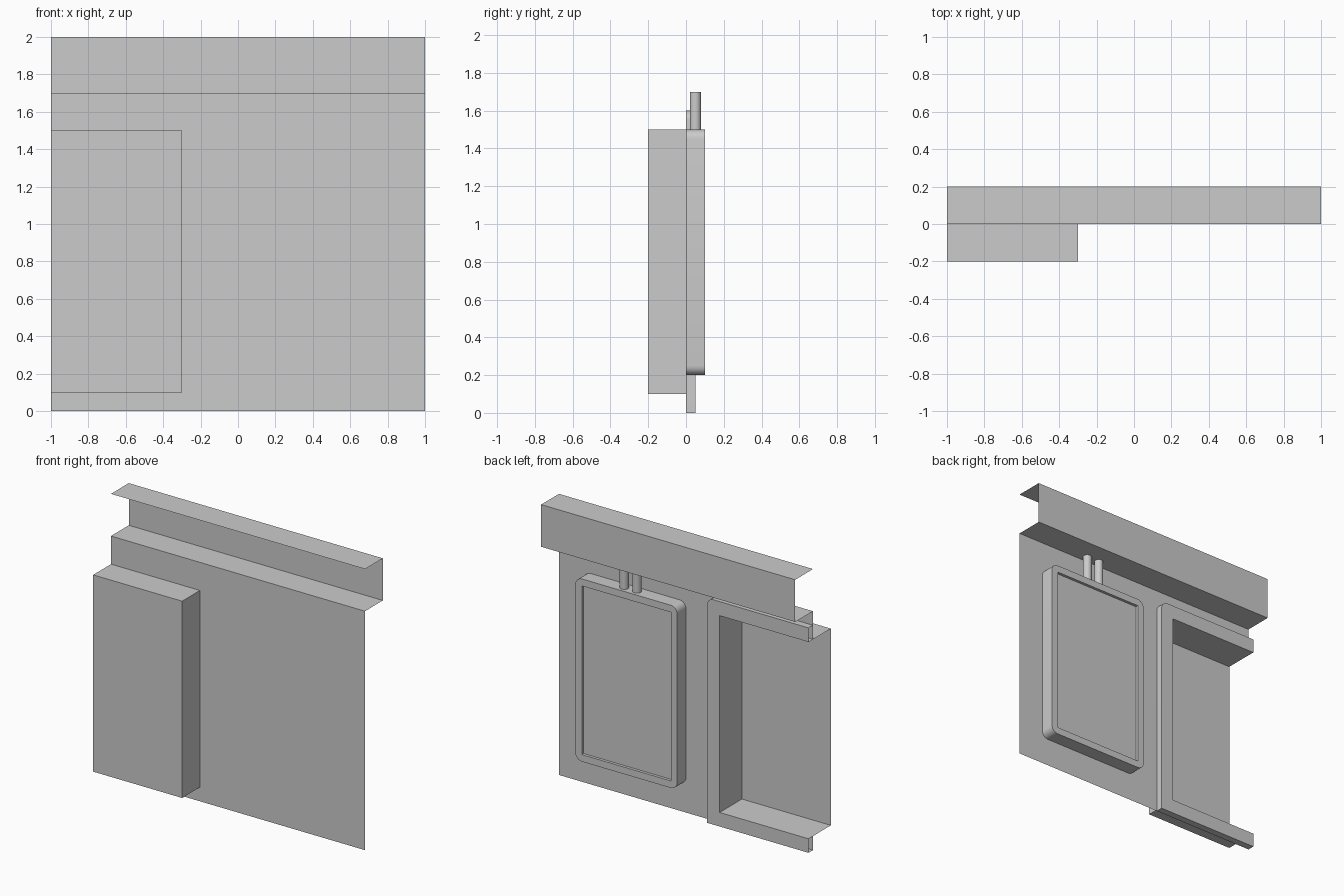
import bpy, bmesh
from math import sin, cos, pi

if "Cube" in bpy.data.objects:
    bpy.data.objects.remove(bpy.data.objects["Cube"])


def make(name, bm):
    bmesh.ops.remove_doubles(bm, verts=bm.verts, dist=1e-5)
    bm.normal_update()
    me = bpy.data.meshes.new(name)
    bm.to_mesh(me)
    bm.free()
    ob = bpy.data.objects.new(name, me)
    bpy.context.collection.objects.link(ob)
    return ob


def smooth(ob):
    bpy.ops.object.select_all(action='DESELECT')
    ob.select_set(True)
    bpy.context.view_layer.objects.active = ob
    bpy.ops.object.shade_smooth_by_angle(angle=0.6)


def face(bm, pts):
    return bm.faces.new([bm.verts.new(p) for p in pts])


def arc(cx, cz, r, start, n=6):
    """Quarter circle in XZ, counter-clockwise from start."""
    return [(cx + r * cos(start + pi / 2 * i / n), cz + r * sin(start + pi / 2 * i / n))
            for i in range(n + 1)]


def plate(bm, outline, y, open_edge=None):
    """Back-facing plate standing off the wall (y = 0), with side walls."""
    f = face(bm, [(x, y, z) for x, z in reversed(outline)])
    for (x0, z0), (x1, z1) in zip(outline, outline[1:] + outline[:1]):
        if open_edge is not None and x0 == x1 == open_edge:
            continue
        face(bm, [(x0, y, z0), (x1, y, z1), (x1, 0, z1), (x0, 0, z0)][::-1])
    return f


L, N, BOT, TOP = -1, -0.3, 0.1, 1.5   # niche: open left end, right side, bottom, top

# wall sheet with the niche opening left out
bm = bmesh.new()
for x0, x1, z0, z1 in ((L, N, 0, BOT), (L, N, TOP, 1.7), (N, 1, 0, BOT),
                       (N, 1, BOT, TOP), (N, 1, TOP, 1.7)):
    face(bm, [(x0, 0, z0), (x1, 0, z0), (x1, 0, z1), (x0, 0, z1)])
bmesh.ops.remove_doubles(bm, verts=bm.verts, dist=1e-5)
bmesh.ops.dissolve_limit(bm, angle_limit=0.01, verts=bm.verts, edges=bm.edges)
make("wall_sheet", bm)

# stepped top: ledge, set-back strip and overhanging lip
bm = bmesh.new()
prof = [(0, 1.7), (0.2, 1.7), (0.2, 2), (0, 2)]
for (y0, z0), (y1, z1) in zip(prof, prof[1:]):
    face(bm, [(-1, y0, z0), (1, y0, z0), (1, y1, z1), (-1, y1, z1)])
make("ceiling_step", bm)

# niche box pushed out of the front, open at the back and left end
bm = bmesh.new()
d = -0.2
face(bm, [(L, d, BOT), (N, d, BOT), (N, d, TOP), (L, d, TOP)])
face(bm, [(L, d, TOP), (N, d, TOP), (N, 0, TOP), (L, 0, TOP)])
face(bm, [(L, 0, BOT), (N, 0, BOT), (N, d, BOT), (L, d, BOT)])
face(bm, [(N, d, BOT), (N, 0, BOT), (N, 0, TOP), (N, d, TOP)])
make("niche_box", bm)

# C-shaped trim around the niche on the back
bm = bmesh.new()
trim = [(L, 0), (-0.2, 0)] + arc(-0.25, 1.55, 0.05, 0) + \
       [(L, 1.6), (L, TOP), (N, TOP), (N, BOT), (L, BOT)]
plate(bm, trim, 0.05, open_edge=L)
smooth(make("niche_trim", bm))

# rounded panel with a recessed rectangular screen
bm = bmesh.new()
r = 0.05
quads = [(0.75, 1.45, 0), (0.05, 1.45, 1), (0.05, 0.25, 2), (0.75, 0.25, 3)]
corners = [arc(x, z, r, q * pi / 2) for x, z, q in quads]
y, rec = 0.1, 0.08
outline = sum(corners, [])
bm.faces.remove(plate(bm, outline, y))
for i in range(4):
    (ax, az, _), (bx, bz, _) = quads[i], quads[(i + 1) % 4]
    # corner fan, straight rim and recess wall
    face(bm, [(ax, y, az)] + [(x, y, z) for x, z in reversed(corners[i])])
    p, q = corners[i][-1], corners[(i + 1) % 4][0]
    face(bm, [(ax, y, az), (bx, y, bz), (q[0], y, q[1]), (p[0], y, p[1])])
    face(bm, [(ax, y, az), (bx, y, bz), (bx, rec, bz), (ax, rec, az)])
face(bm, [(x, rec, z) for x, z, _ in reversed(quads)])
bmesh.ops.remove_doubles(bm, verts=bm.verts, dist=1e-5)
bmesh.ops.recalc_face_normals(bm, faces=bm.faces)
smooth(make("screen_panel", bm))

# two conduits from the panel up to the ledge
for i, x in enumerate((0.35, 0.45)):
    bpy.ops.mesh.primitive_cylinder_add(vertices=32, radius=0.03, depth=0.2,
                                        location=(x, 0.05, 1.6))
    ob = bpy.context.object
    ob.name = f"conduit_{i + 1}"
    smooth(ob)
